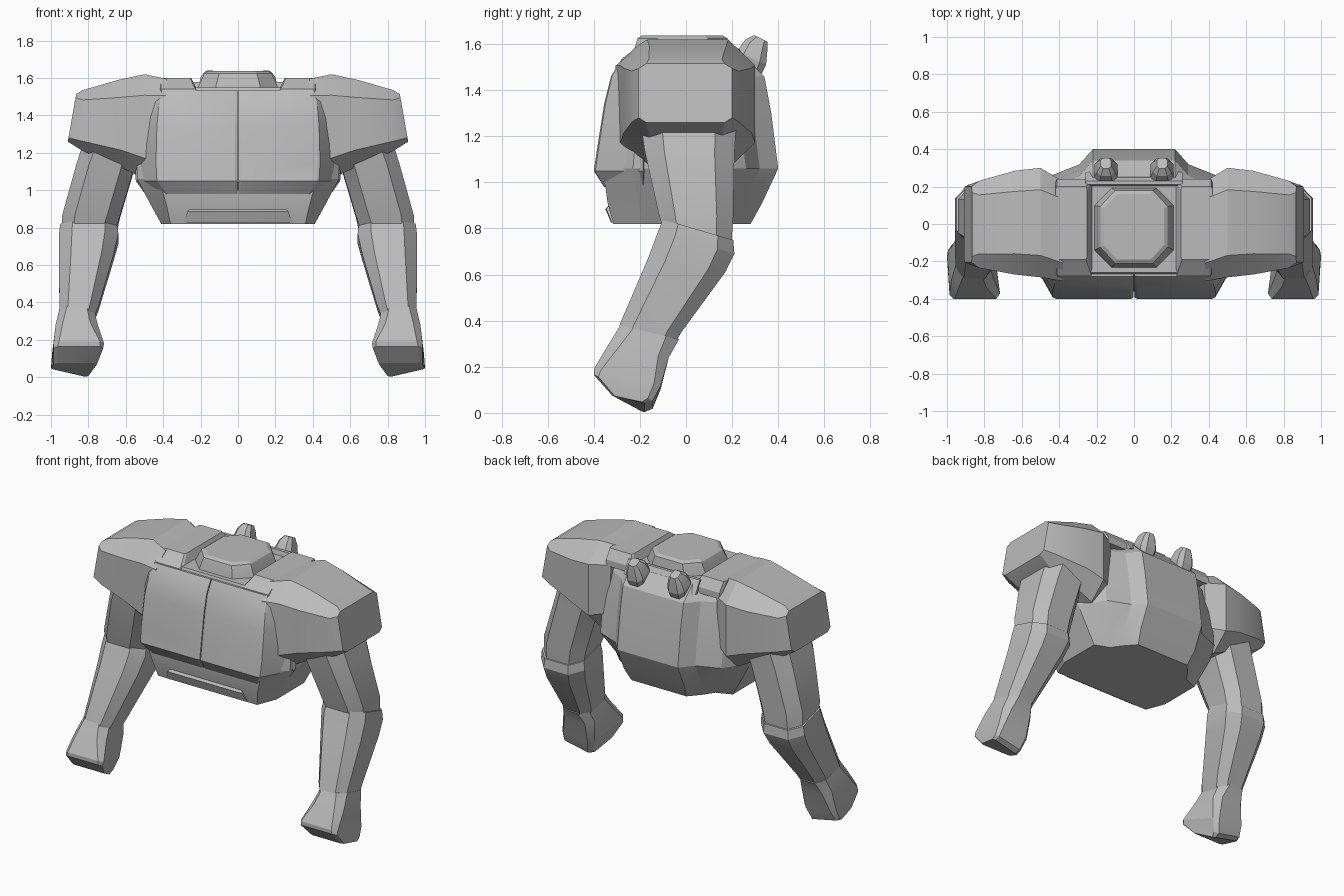
import bpy
import bmesh
import math
from mathutils import Vector

default_cube = bpy.data.objects.get("Cube")
if default_cube:
    bpy.data.objects.remove(default_cube, do_unlink=True)

grey = bpy.data.materials.new("plain grey")
grey.use_nodes = True
shade = (0.5, 0.5, 0.5, 1)
grey.diffuse_color = shade
grey.node_tree.nodes["Principled BSDF"].inputs["Base Color"].default_value = shade


def loft(name, rings, mirror=True):
    """Skin a stack of equal-sized rings, cap both ends, optionally mirror."""
    bm = bmesh.new()
    loops = [[bm.verts.new(p) for p in ring] for ring in rings]
    count = len(loops[0])
    for low, high in zip(loops, loops[1:]):
        for i in range(count):
            j = (i + 1) % count
            bm.faces.new((low[i], low[j], high[j], high[i]))
    bm.faces.new(loops[0])
    bm.faces.new(loops[-1])
    bmesh.ops.recalc_face_normals(bm, faces=bm.faces[:])
    mesh = bpy.data.meshes.new(name)
    bm.to_mesh(mesh)
    bm.free()
    mesh.materials.append(grey)
    obj = bpy.data.objects.new(name, mesh)
    bpy.context.collection.objects.link(obj)
    bpy.ops.object.select_all(action="DESELECT")
    obj.select_set(True)
    bpy.context.view_layer.objects.active = obj
    bpy.ops.object.shade_smooth_by_angle(angle=math.radians(20))
    if mirror:
        obj.modifiers.new("Mirror", "MIRROR").use_axis[0] = True


def chamfered(corners, cut):
    """Turn a four-cornered section into an eight-sided one."""
    pts = [Vector(c) for c in corners]
    ring = []
    for i, p in enumerate(pts):
        ring += [p.lerp(pts[i - 1], cut), p.lerp(pts[(i + 1) % len(pts)], cut)]
    return ring


def limb_ring(inner, outer, front, back, cut=0.22, skew=(0, 0), tilt=0):
    """Section across a limb; front and back are (y, z) points."""
    return chamfered([(inner, *front), (outer, *front),
                      (outer + skew[1], back[0], back[1] + tilt),
                      (inner + skew[0], *back)], cut)


def shoulder_ring(x_top, x_low, front, back, low, top, cut):
    return chamfered([(x_top, front, top), (x_top, back, top),
                      (x_low, back, low), (x_low, front, low)], cut)


def flat_ring(z, left, right, front, back, cut, flare=0):
    """Level section; flare pushes the rear outer corner sideways."""
    return chamfered([(left, front, z), (right, front, z),
                      (right + flare, back, z), (left, back, z)], cut)


def torso_ring(z, front, front_x, side_x, back, back_x):
    half = [(front_x, front), (side_x, front + 0.13), (side_x, 0.1),
            (side_x - 0.1, back - 0.14), (back_x + 0.07, back - 0.08),
            (back_x, back)]
    return ([(x, y, z) for x, y in half]
            + [(-x, y, z) for x, y in reversed(half)])


# Torso core with the raised back panel
loft("torso", [
    torso_ring(0.82, -0.315, 0.36, 0.41, 0.28, 0.2),
    torso_ring(0.91, -0.34, 0.38, 0.46, 0.33, 0.22),
    torso_ring(1.06, -0.36, 0.42, 0.54, 0.4, 0.22),
    torso_ring(1.3, -0.34, 0.4, 0.54, 0.37, 0.22),
    torso_ring(1.46, -0.3, 0.4, 0.5, 0.34, 0.22),
    torso_ring(1.55, -0.26, 0.4, 0.46, 0.25, 0.22),
], mirror=False)

# Chest plates either side of a narrow groove
loft("chest_plate", [
    flat_ring(z, 0.003, x, y, -0.18, 0.03, 0.12)
    for z, x, y in [(0.98, 0.38, -0.355), (1.05, 0.43, -0.4), (1.15, 0.435, -0.385),
                    (1.34, 0.43, -0.355), (1.46, 0.42, -0.325), (1.535, 0.4, -0.28)]])

# Belly lip under the chest
loft("belly_lip", [
    flat_ring(z, -x, x, y, -0.2, 0.03)
    for z, x, y in [(0.825, 0.29, -0.325), (0.885, 0.27, -0.35), (0.9, 0.26, -0.335)]
], mirror=False)

# Raised decks around the hatch
loft("side_deck", [flat_ring(1.5, 0.22, 0.42, -0.28, 0.24, 0.04),
                   flat_ring(1.54, 0.22, 0.42, -0.275, 0.24, 0.04),
                   flat_ring(1.6, 0.25, 0.42, -0.19, 0.2, 0.04)])
loft("back_deck", [flat_ring(1.5, -0.26, 0.26, 0.19, 0.28, 0.05),
                   flat_ring(1.58, -0.26, 0.26, 0.21, 0.23, 0.05)], mirror=False)

# Hatch
loft("hatch", [
    flat_ring(z, -x, x, front, back, 0.22)
    for z, x, front, back in [(1.5, 0.22, -0.24, 0.2), (1.56, 0.21, -0.23, 0.19),
                              (1.625, 0.18, -0.21, 0.18), (1.637, 0.16, -0.19, 0.16)]
], mirror=False)

# Knobs on the upper back
loft("back_knob", [
    limb_ring(0.15 - r, 0.15 + r, (y - r, z + r * 0.5), (y + r, z - r * 0.5))
    for y, z, r in [(0.27, 1.48, 0.05), (0.285, 1.54, 0.062),
                    (0.305, 1.595, 0.048), (0.325, 1.625, 0.028)]])

# Shoulders
loft("shoulder", [
    shoulder_ring(0.38, 0.4, -0.305, 0.23, 1.1, 1.595, 0.18),
    shoulder_ring(0.5, 0.5, -0.285, 0.3, 1.06, 1.62, 0.2),
    shoulder_ring(0.64, 0.62, -0.27, 0.285, 1.12, 1.59, 0.2),
    shoulder_ring(0.83, 0.83, -0.235, 0.23, 1.21, 1.535, 0.16),
    shoulder_ring(0.865, 0.91, -0.205, 0.2, 1.26, 1.515, 0.08),
])

# Arms
loft("upper_arm", [
    limb_ring(0.48, 0.82, (-0.2, 1.28), (0.22, 1.28)),
    limb_ring(0.55, 0.865, (-0.18, 1.14), (0.21, 1.12)),
    limb_ring(0.63, 0.94, (-0.12, 0.87), (0.205, 0.85)),
    limb_ring(0.66, 0.94, (-0.1, 0.8), (0.195, 0.7)),
])
loft("forearm", [
    limb_ring(0.645, 0.95, (-0.1, 0.84), (0.205, 0.75)),
    limb_ring(0.64, 0.957, (-0.12, 0.79), (0.21, 0.69)),
    limb_ring(0.665, 0.957, (-0.165, 0.67), (0.17, 0.61)),
    limb_ring(0.745, 0.955, (-0.285, 0.39), (-0.02, 0.35)),
    limb_ring(0.77, 0.95, (-0.3, 0.33), (-0.06, 0.28)),
])

# Hands
loft("hand", [
    limb_ring(0.77, 0.955, (-0.285, 0.38), (-0.03, 0.32)),
    limb_ring(0.75, 0.975, (-0.34, 0.29), (-0.075, 0.24), 0.17),
    limb_ring(0.71, 0.985, (-0.4, 0.19), (-0.11, 0.1), 0.1, (0.06, 0.01), 0.02),
    limb_ring(0.715, 0.985, (-0.4, 0.165), (-0.145, 0.015), 0.08, (0.085, 0.015), 0.04),
    limb_ring(0.75, 0.985, (-0.32, 0.075), (-0.18, 0.0), 0.08, (0.055, 0.015), 0.045),
])
